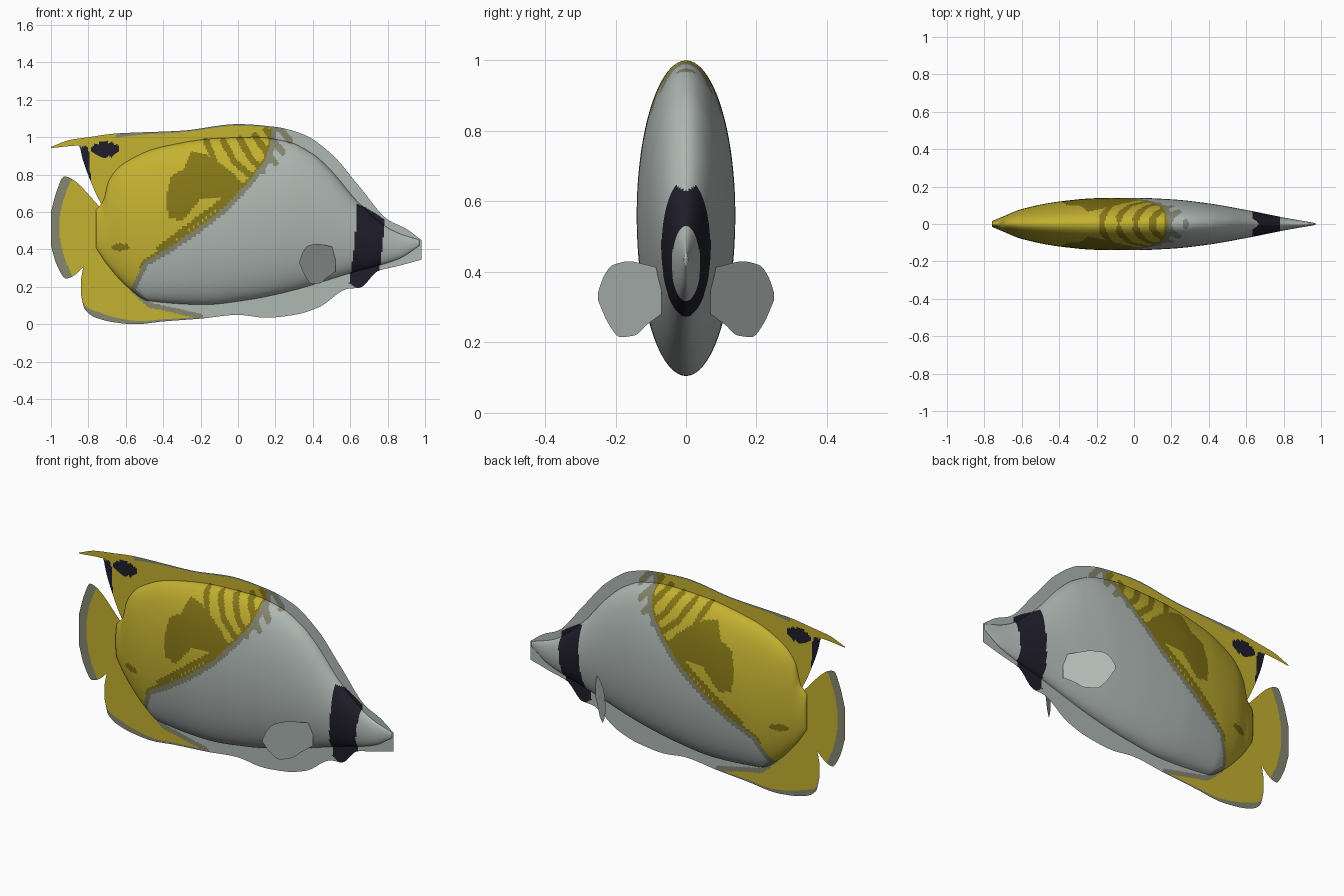
import bpy, bmesh, math
from mathutils import Vector

if "Cube" in bpy.data.objects:
    bpy.data.objects.remove(bpy.data.objects["Cube"])

# ---- colours
COLOURS = [("silver_grey", (0.43, 0.48, 0.455)), ("gold", (0.55, 0.44, 0.03)),
           ("dark_gold", (0.235, 0.18, 0.008)), ("blue_black", (0.014, 0.013, 0.024)),
           ("olive_grey", (0.24, 0.24, 0.16))]
GREY, GOLD, DARK, BLACK, OLIVE = range(5)
MATS = []
for name, c in COLOURS:
    m = bpy.data.materials.new(name)
    m.diffuse_color = (*c, 1)
    m.use_nodes = True
    m.node_tree.nodes["Principled BSDF"].inputs["Base Color"].default_value = m.diffuse_color
    MATS.append(m)


# ---- helpers
def curve(pts, x):
    """Smooth curve through (x, value) points; kinks limited where slope flips."""
    if x <= pts[0][0]:
        return pts[0][1]
    if x >= pts[-1][0]:
        return pts[-1][1]
    i = next(k for k in range(len(pts) - 1) if x <= pts[k + 1][0])

    def sl(k):
        return (pts[k + 1][1] - pts[k][1]) / (pts[k + 1][0] - pts[k][0])

    def tan(k):
        if k == 0:
            return sl(0)
        if k == len(pts) - 1:
            return sl(k - 1)
        a, b = sl(k - 1), sl(k)
        return 0 if a * b <= 0 else 2 * a * b / (a + b)
    h = pts[i + 1][0] - pts[i][0]
    t = (x - pts[i][0]) / h
    return ((2*t**3 - 3*t*t + 1) * pts[i][1] + (t**3 - 2*t*t + t) * h * tan(i)
            + (3*t*t - 2*t**3) * pts[i+1][1] + (t**3 - t*t) * h * tan(i + 1))


def inside(poly, x, z):
    r = False
    for (x1, z1), (x2, z2) in zip(poly, poly[1:] + poly[:1]):
        if (z1 > z) != (z2 > z) and x < (x2 - x1) * (z - z1) / (z2 - z1) + x1:
            r = not r
    return r


def near(path, x, z):
    """Distance from a point to a polyline."""
    best = 9
    for (x1, z1), (x2, z2) in zip(path, path[1:]):
        dx, dz = x2 - x1, z2 - z1
        t = max(0, min(1, ((x - x1) * dx + (z - z1) * dz) / (dx * dx + dz * dz)))
        best = min(best, math.hypot(x - x1 - t * dx, z - z1 - t * dz))
    return best


# ---- side pattern, as shapes in x, z
EDGE = [(.19, 1.1), (.17, .95), (.14, .87), (.06, .77), (-.07, .63), (-.21, .52), (-.37, .41),
        (-.5, .335), (-.545, .25), (-.58, .18), (-.48, .09), (-.21, .03)]
YELLOW = EDGE + [(-.21, -.1), (-1.1, -.1), (-1.1, 1.1)]
MASK = [(.635, .645), (.69, .62), (.785, .56), (.775, .45), (.755, .27), (.65, .18), (.595, .22), (.625, .43)]
PATCH = [(-.25, .925), (-.17, .91), (-.08, .82), (.02, .76), (.02, .69), (-.09, .68),
         (-.2, .67), (-.29, .56), (-.37, .56), (-.385, .68), (-.36, .79), (-.29, .83)]
FIN_BAR = [(-.86, .95), (-.80, .95), (-.785, .75), (-.84, .8)]
STRIPES = [[(-.17, .98), (-.12, .86), (-.02, .78)], [(-.08, .98), (-.02, .87), (.07, .79)],
           [(.01, .99), (.06, .90), (.13, .82)], [(.09, 1.01), (.13, .95), (.20, .86)],
           [(.15, 1.04), (.19, .98), (.24, .92)], [(.22, 1.05), (.28, .98)]]
LOWER_BAND = [(.02, .745), (-.07, .665), (-.2, .57), (-.42, .405)]


def paint(x, z):
    if inside(MASK, x, z) or inside(FIN_BAR, x, z):
        return BLACK
    if math.hypot((x + .71) / .075, (z - .935) / .04) < 1:
        return BLACK
    gold = inside(YELLOW, x, z)
    if x < .32 and z > .76 and any(near(s, x, z) < .017 for s in STRIPES):
        return DARK if gold else OLIVE
    if not gold:
        return OLIVE if near(EDGE, x, z) < .028 else GREY
    if inside(PATCH, x, z) or math.hypot((x + .63) / .05, (z - .412) / .02) < 1:
        return DARK
    if near(LOWER_BAND, x, z) < .016 or (z > .3 and near(EDGE, x, z) < .012):
        return DARK
    return GOLD


def finish(name, bm):
    me = bpy.data.meshes.new(name)
    for f in bm.faces:
        f.smooth = True
    bm.to_mesh(me)
    bm.free()
    for m in MATS:
        me.materials.append(m)
    ob = bpy.data.objects.new(name, me)
    bpy.context.collection.objects.link(ob)
    return ob


def sheet(name, lo, hi, x0, x1, nx, nz, rule, place=lambda x, z: (x, 0, z)):
    """Thin fin between a lower and an upper curve."""
    bm = bmesh.new()
    cols = []
    for i in range(nx + 1):
        x = x0 + (x1 - x0) * i / nx
        a, b = curve(lo, x), curve(hi, x)
        cols.append([bm.verts.new(place(x, a + (b - a) * j / nz)) for j in range(nz + 1)])
    for i in range(nx):
        for j in range(nz):
            f = bm.faces.new((cols[i][j], cols[i+1][j], cols[i+1][j+1], cols[i][j+1]))
            c = f.calc_center_median()
            f.material_index = rule(c.x, c.z, (j + .5) / nz)
    return finish(name, bm)


# ---- body: elliptical sections along x
TOP = [(-.76, .61), (-.72, .66), (-.69, .77), (-.61, .86), (-.42, .945), (-.1, .995), (.1, 1.0),
       (.27, .975), (.4, .91), (.49, .83), (.65, .645), (.83, .50), (.97, .45)]
BOTTOM = [(-.76, .41), (-.7, .32), (-.58, .19), (-.48, .125), (-.18, .105), (.05, .13),
          (.27, .175), (.59, .27), (.86, .35), (.97, .42)]
WIDTH = [(-.76, .015), (-.7, .04), (-.6, .08), (-.4, .12), (-.2, .138), (0, .14), (.2, .132),
         (.4, .11), (.6, .075), (.8, .035), (.97, .005)]
NX, NA = 210, 176
bm = bmesh.new()
rings = []
for i in range(NX + 1):
    x = -.76 + 1.73 * i / NX
    t, b, w = curve(TOP, x), curve(BOTTOM, x), curve(WIDTH, x)
    rings.append([bm.verts.new((x, w * math.sin(a), (t + b) / 2 + (t - b) / 2 * math.cos(a)))
                  for a in (2 * math.pi * k / NA for k in range(NA))])
for r, s in zip(rings, rings[1:]):
    for k in range(NA):
        n = (k + 1) % NA
        bm.faces.new((r[k], s[k], s[n], r[n]))
bm.faces.new(rings[0])
bm.faces.new(rings[-1])
bmesh.ops.recalc_face_normals(bm, faces=bm.faces[:])
for f in bm.faces:
    c = f.calc_center_median()
    f.material_index = paint(c.x, c.z)
finish("body", bm)

# ---- dorsal fin with trailing tip
DORSAL_LO = [(-1, .942), (-.85, .955), (-.83, .88), (-.79, .77), (-.74, .66), (-.71, .62), (-.66, .75),
             (-.58, .84), (-.42, .92), (-.1, .97), (.1, .975), (.27, .95), (.49, .80), (.65, .62), (.83, .47), (.97, .44)]
DORSAL_HI = [(-1, .948), (-.9, .985), (-.8, 1.0), (-.65, 1.02), (-.3, 1.035), (0, 1.07), (.2, 1.055),
             (.35, 1.015), (.5, .91), (.65, .735), (.8, .56), (.9, .51), (.98, .45)]
sheet("dorsal_fin", DORSAL_LO, DORSAL_HI, -1, .98, 240, 22,
      lambda x, z, t: OLIVE if t > .9 and -.65 < x < .2 else paint(x, z))

# ---- anal fin and belly keel
ANAL_HI = [(-.84, .24), (-.82, .33), (-.74, .42), (-.7, .36), (-.58, .23), (-.48, .15), (-.18, .13),
           (.05, .15), (.27, .2), (.59, .29), (.86, .37), (.98, .45)]
ANAL_LO = [(-.84, .16), (-.82, .08), (-.76, .035), (-.66, .01), (-.55, 0), (-.4, .015), (-.2, .03),
           (0, .05), (.15, .035), (.3, .05), (.43, .09), (.59, .19), (.65, .195), (.75, .285), (.85, .31), (.98, .345)]
sheet("anal_fin", ANAL_HI, ANAL_LO, -.84, .98, 220, 22,
      lambda x, z, t: OLIVE if t > .93 and x < -.2 else paint(x, z))

# ---- tail fan with pale rear border
TAIL_HI = [(-1, .60), (-.97, .71), (-.93, .79), (-.72, .61)]
TAIL_LO = [(-1, .42), (-.97, .32), (-.92, .245), (-.72, .43)]
sheet("tail_fin", TAIL_LO, TAIL_HI, -1, -.72, 60, 40,
      lambda x, z, t: OLIVE if x < -.955 + .075 * ((z - .52) / .27) ** 2 else GOLD)

# ---- pectoral fins, angled out and back on both sides (u runs along the fin)
PEC_HI = [(0, .41), (.06, .42), (.13, .43), (.2, .42), (.24, .385), (.262, .34)]
PEC_LO = [(0, .28), (.06, .25), (.11, .22), (.17, .215), (.22, .255), (.262, .32)]
for side, s in (("left", 1), ("right", -1)):
    sheet("pectoral_fin_" + side, PEC_LO, PEC_HI, 0, .262, 24, 8, lambda x, z, t: GREY,
          lambda u, z, s=s: (.52 - .725 * u, s * (.07 + .687 * u), z))
